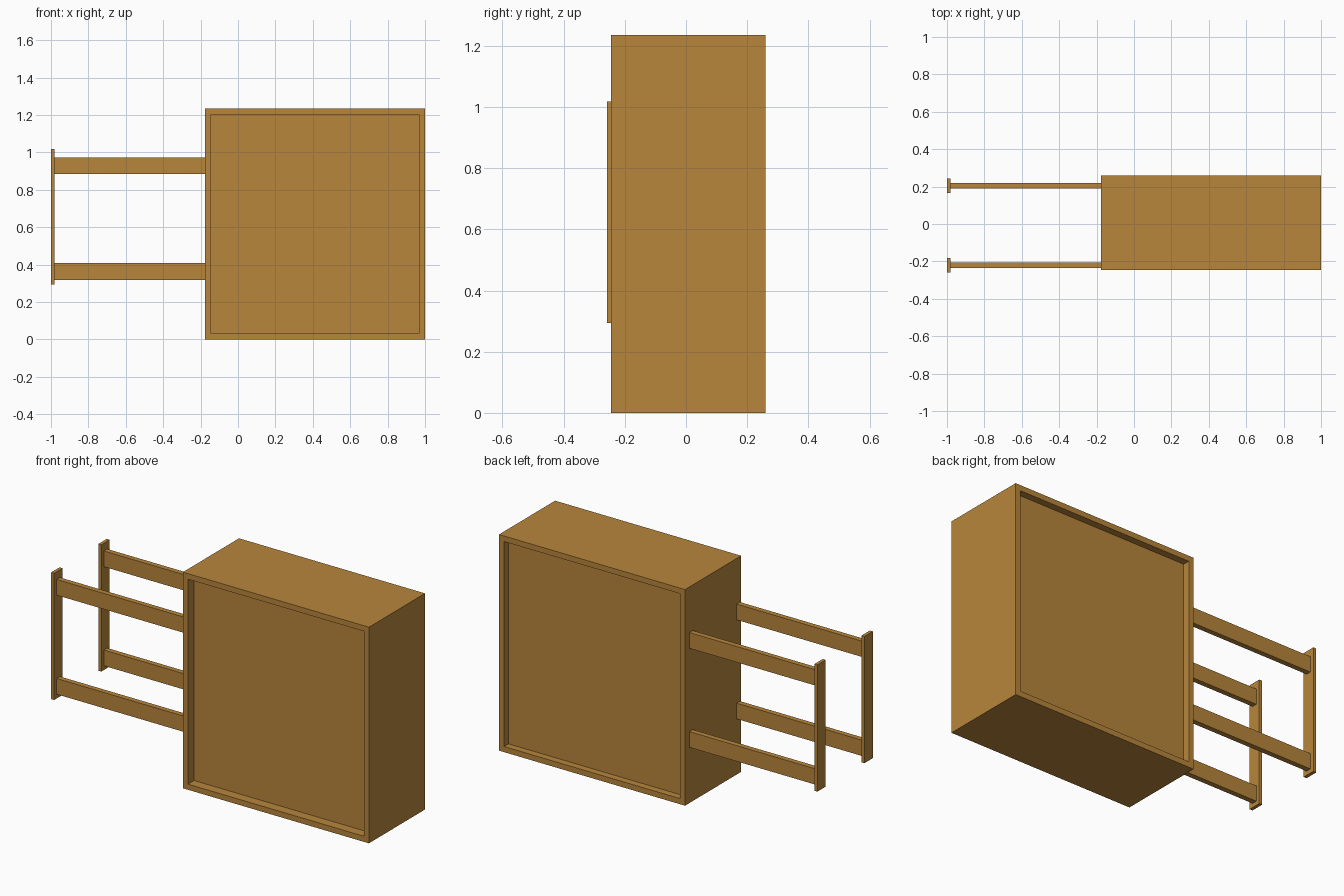
import bpy

if "Cube" in bpy.data.objects:
    bpy.data.objects.remove(bpy.data.objects["Cube"])

wood = bpy.data.materials.new("wood")
wood.diffuse_color = (0.48, 0.24, 0.045, 1)
wood.use_nodes = True
wood.node_tree.nodes["Principled BSDF"].inputs["Base Color"].default_value = wood.diffuse_color


def board(name, x, y, z):
    """Box spanning the given (min, max) ranges."""
    bpy.ops.mesh.primitive_cube_add(size=1, location=[(a + b) / 2 for a, b in (x, y, z)])
    ob = bpy.context.object
    ob.name = name
    ob.scale = [b - a for a, b in (x, y, z)]
    bpy.ops.object.transform_apply(location=False, rotation=False, scale=True)
    ob.data.materials.append(wood)
    return ob


X0, X1, Y0, Y1, H, T = -0.176, 1.0, -0.246, 0.26, 1.235, 0.032

# Cabinet frame, open at front and back
board("left_side", (X0, X0 + T), (Y0, Y1), (0, H))
board("right_side", (X1 - T, X1), (Y0, Y1), (0, H))
board("bottom_board", (X0 + T, X1 - T), (Y0, Y1), (0, T))
board("top_board", (X0 + T, X1 - T), (Y0, Y1), (H - T, H))

# Recessed filling between the frame boards
board("recessed_core", (X0 + T, X1 - T), (Y0 + 0.055, Y1 - 0.04), (T, H - T))

# Two side racks: a pair of rails joined by an upright end plate
for side, yc in (("front", -0.221), ("back", 0.205)):
    board(side + "_end_plate", (-1, -0.981), (yc - 0.038, yc + 0.038), (0.294, 1.018))
    for level, z in (("lower", 0.318), ("upper", 0.884)):
        board(f"{side}_{level}_rail", (-0.981, X0), (yc - 0.015, yc + 0.015), (z, z + 0.09))
